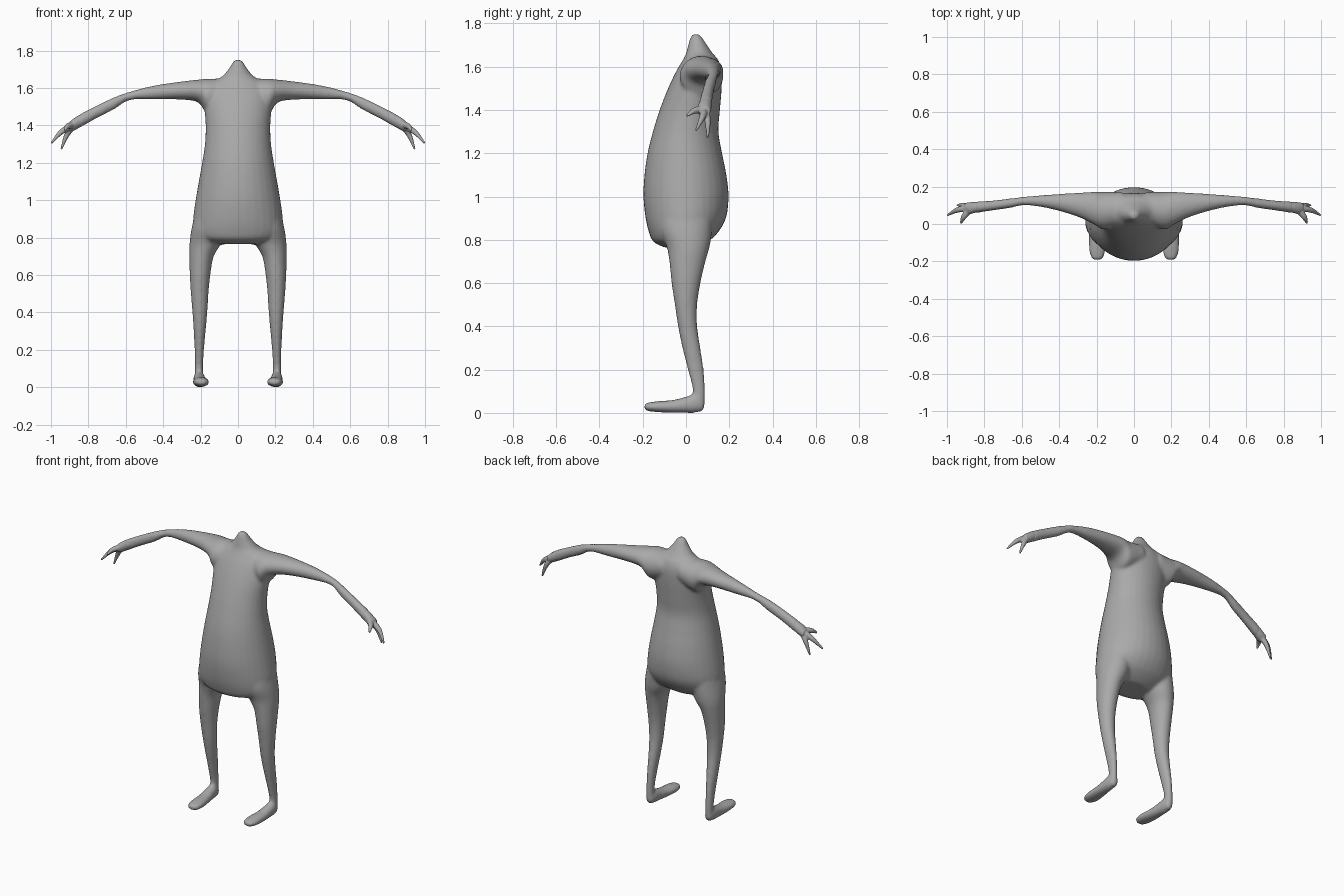
import bpy, bmesh
from math import cos, sin, pi
from mathutils import Vector

old = bpy.data.objects.get("Cube")
if old:
    bpy.data.objects.remove(old, do_unlink=True)

SIDES, STEPS = 32, 4

skin = bpy.data.materials.new("plain_grey")
skin.use_nodes = True
grey = (0.4, 0.4, 0.4, 1)
skin.diffuse_color = grey
skin.node_tree.nodes["Principled BSDF"].inputs["Base Color"].default_value = grey


def spline(rows):
    """Resample a list of tuples with a Catmull-Rom curve."""
    pts = [Vector(r) for r in rows]
    out = []
    for i in range(len(pts) - 1):
        b, c = pts[i], pts[i + 1]
        a, d = pts[max(i - 1, 0)], pts[min(i + 2, len(pts) - 1)]
        for k in range(STEPS):
            t = k / STEPS
            out.append(b + (c - a) * (t / 2) + (a * 2 - b * 5 + c * 4 - d) * (t * t / 2)
                       + (b * 3 - a - c * 3 + d) * (t ** 3 / 2))
    return out + [pts[-1]]


def bridge(bm, rings):
    for low, high in zip(rings, rings[1:]):
        for i in range(len(low)):
            j = (i + 1) % len(low)
            bm.faces.new((low[i], low[j], high[j], high[i]))
    bm.faces.new(rings[0])
    bm.faces.new(rings[-1])


def loft(bm, axis, rows, side=1):
    """Skin oval sections: position on axis, then min and max on the other two axes."""
    others = [n for n in range(3) if n != axis]
    rings = []
    for pos, a0, a1, b0, b1 in spline(rows):
        ring = []
        for k in range(SIDES):
            ang = 2 * pi * k / SIDES
            p = Vector((0, 0, 0))
            p[axis] = pos
            p[others[0]] = (a0 + a1) / 2 + (a1 - a0) / 2 * cos(ang)
            p[others[1]] = (b0 + b1) / 2 + (b1 - b0) / 2 * sin(ang)
            p.x *= side
            ring.append(bm.verts.new(p))
        rings.append(ring)
    bridge(bm, rings)


def finger(bm, path, side):
    """Tapered round tube through points given as x, y, z, radius."""
    pts = spline(path)
    along = (pts[-1] - pts[0]).to_3d().normalized()
    u = along.orthogonal().normalized()
    v = along.cross(u)
    rings = []
    for p in pts:
        ring = []
        for k in range(SIDES):
            ang = 2 * pi * k / SIDES
            q = p.to_3d() + (u * cos(ang) + v * sin(ang)) * p[3]
            q.x *= side
            ring.append(bm.verts.new(q))
        rings.append(ring)
    bridge(bm, rings)


def finish(bm, name, voxel, rounds):
    """Fuse the overlapping lofts into one smooth skin."""
    bmesh.ops.recalc_face_normals(bm, faces=bm.faces)
    mesh = bpy.data.meshes.new(name)
    bm.to_mesh(mesh)
    bm.free()
    mesh.materials.append(skin)
    ob = bpy.data.objects.new(name, mesh)
    bpy.context.collection.objects.link(ob)
    fuse = ob.modifiers.new("fuse", 'REMESH')
    fuse.mode = 'VOXEL'
    fuse.voxel_size = voxel
    fuse.use_smooth_shade = True
    soft = ob.modifiers.new("soften", 'SMOOTH')
    soft.factor = 0.5
    soft.iterations = rounds
    mesh.shade_smooth()
    return ob


# Torso and pointed head: height, half width, front, back
torso = [
    (0.765, 0.12, -0.10, 0.06), (0.79, 0.2, -0.15, 0.10), (0.83, 0.235, -0.17, 0.145),
    (0.9, 0.24, -0.187, 0.185), (1, 0.227, -0.197, 0.197), (1.1, 0.21, -0.192, 0.187),
    (1.2, 0.192, -0.178, 0.167), (1.3, 0.177, -0.153, 0.15), (1.4, 0.173, -0.122, 0.157),
    (1.5, 0.18, -0.083, 0.165), (1.58, 0.175, -0.045, 0.165), (1.63, 0.14, -0.015, 0.15),
    (1.66, 0.088, 0, 0.125), (1.7, 0.052, 0.01, 0.097), (1.735, 0.03, 0.02, 0.075),
    (1.752, 0.014, 0.03, 0.06),
]

# Leg: height, inner, outer, front, back
leg = [
    (0.95, 0.08, 0.225, -0.12, 0.12), (0.85, 0.07, 0.248, -0.12, 0.12),
    (0.77, 0.09, 0.259, -0.09, 0.11), (0.7, 0.13, 0.26, -0.077, 0.09),
    (0.6, 0.148, 0.258, -0.067, 0.067), (0.5, 0.158, 0.252, -0.052, 0.052),
    (0.4, 0.164, 0.244, -0.037, 0.052), (0.3, 0.173, 0.237, -0.017, 0.067),
    (0.2, 0.182, 0.232, 0.008, 0.082), (0.1, 0.187, 0.23, 0.031, 0.089),
    (0.03, 0.183, 0.232, 0.02, 0.087),
]

# Foot: y, inner, outer, bottom, top
foot = [
    (0.08, 0.185, 0.228, 0.008, 0.06), (0.04, 0.177, 0.238, 0, 0.085),
    (0, 0.172, 0.24, 0, 0.075), (-0.06, 0.163, 0.242, 0, 0.06),
    (-0.13, 0.153, 0.242, 0.003, 0.054), (-0.175, 0.16, 0.232, 0.008, 0.048),
    (-0.192, 0.175, 0.217, 0.015, 0.042),
]

# Arm: x, front, back, bottom, top
arm = [
    (0.06, 0, 0.17, 1.5, 1.65), (0.16, -0.03, 0.172, 1.46, 1.65),
    (0.21, -0.005, 0.172, 1.522, 1.645), (0.3, 0.038, 0.167, 1.538, 1.635),
    (0.45, 0.082, 0.157, 1.539, 1.613), (0.58, 0.1, 0.147, 1.535, 1.58),
    (0.66, 0.086, 0.137, 1.487, 1.552), (0.75, 0.073, 0.126, 1.441, 1.51),
    (0.85, 0.058, 0.12, 1.385, 1.458),
]

bm = bmesh.new()
loft(bm, 2, [(z, -w, w, f, b) for z, w, f, b in torso])
for side in (1, -1):
    loft(bm, 2, leg, side)
    loft(bm, 1, foot, side)
    loft(bm, 0, arm, side)
finish(bm, "body", 0.009, 8)

# Hands: a flat palm and three curved fingers
palm = [
    (0.81, 0.066, 0.115, 1.412, 1.472), (0.85, 0.06, 0.118, 1.387, 1.455),
    (0.88, 0.052, 0.116, 1.372, 1.436), (0.905, 0.06, 0.112, 1.37, 1.415),
]
tips = [((0.912, 0.035, 1.395), (0.926, 0.003, 1.372)),
        ((0.945, 0.075, 1.365), (0.998, 0.046, 1.305)),
        ((0.915, 0.1, 1.35), (0.945, 0.1, 1.272))]
for side, name in ((1, "left_hand"), (-1, "right_hand")):
    bm = bmesh.new()
    loft(bm, 0, palm, side)
    for knuckle, tip in tips:
        finger(bm, [(0.875, 0.085, 1.405, 0.02), (*knuckle, 0.014), (*tip, 0.005)], side)
    finish(bm, name, 0.004, 3)
